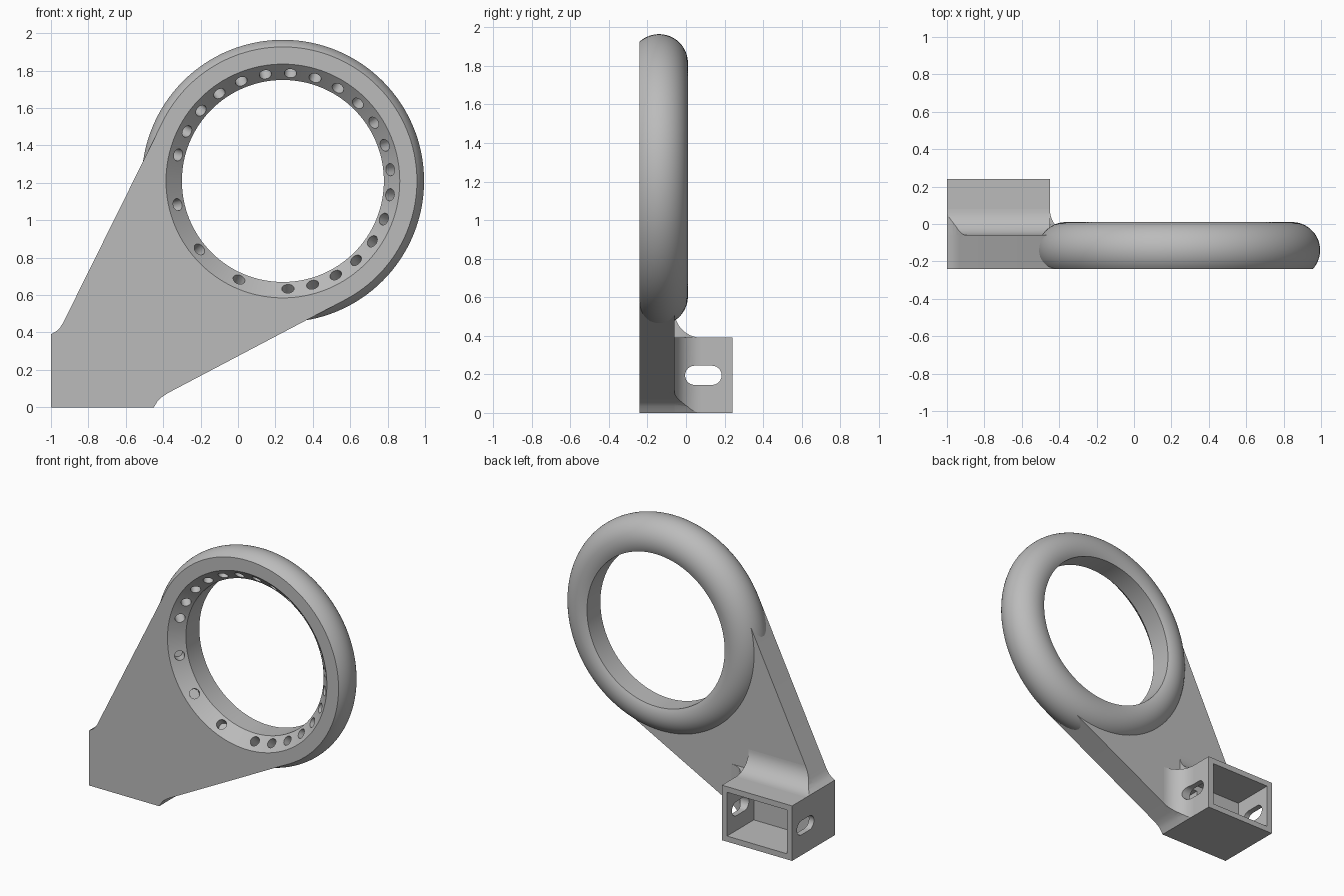
import bpy, bmesh, math
from mathutils import Vector, Matrix

old = bpy.data.objects.get("Cube")
if old:
    bpy.data.objects.remove(old, do_unlink=True)

grey = bpy.data.materials.new("plain grey")
grey.use_nodes = True
COLOR = (0.5, 0.5, 0.5, 1)
grey.diffuse_color = COLOR
grey.node_tree.nodes["Principled BSDF"].inputs["Base Color"].default_value = COLOR

CX, CZ = 0.24, 1.21            # ring centre
FRONT, PLATE_BACK, BACK = -0.24, -0.06, 0.24
BORE, TUBE, TUBE_R, TUBE_Y = 0.54, 0.15, 0.605, -0.14
BOX_X, BOX_Z, WALL, FILLET = -0.45, 0.39, 0.04, 0.14


def finish(name, bm):
    bmesh.ops.recalc_face_normals(bm, faces=bm.faces[:])
    mesh = bpy.data.meshes.new(name)
    bm.to_mesh(mesh)
    bm.free()
    mesh.materials.append(grey)
    ob = bpy.data.objects.new(name, mesh)
    bpy.context.scene.collection.objects.link(ob)
    return ob


def skin(name, loops, closed=False):
    """Join matching loops of points; cap the ends or close into a ring."""
    bm = bmesh.new()
    rows = [[bm.verts.new(p) for p in loop] for loop in loops]
    pairs = list(zip(rows, rows[1:]))
    if closed:
        pairs.append((rows[-1], rows[0]))
    else:
        bm.faces.new(rows[0])
        bm.faces.new(rows[-1])
    for a, b in pairs:
        for i in range(len(a)):
            bm.faces.new((a[i - 1], a[i], b[i], b[i - 1]))
    return finish(name, bm)


def prism(name, pts, axis, lo, hi):
    """Extrude a flat outline along x, y or z."""
    k = "xyz".index(axis)
    return skin(name, [[(*p[:k], t, *p[k:]) for p in pts] for t in (lo, hi)])


def box(name, x, y, z):
    return prism(name, [(x[0], z[0]), (x[1], z[0]), (x[1], z[1]), (x[0], z[1])], "y", *y)


def arc(cx, cy, r, a0, a1, n):
    angles = [math.radians(a0 + (a1 - a0) * i / n) for i in range(n + 1)]
    return [(cx + r * math.cos(a), cy + r * math.sin(a)) for a in angles]


def combine(target, tool, operation):
    mod = target.modifiers.new(operation, "BOOLEAN")
    mod.operation, mod.object, mod.solver = operation, tool, "EXACT"
    bpy.context.view_layer.update()
    graph = bpy.context.evaluated_depsgraph_get()
    mesh = bpy.data.meshes.new_from_object(target.evaluated_get(graph))
    target.modifiers.clear()
    target.data = mesh


# Arm plate, tangent to the ring and flared at the socket
outline = [(-1, 0), (BOX_X, 0), (-0.43, 0.033), (-0.41, 0.053), (-0.375, 0.076),
           (0.571, 0.574), (CX, CZ), (-0.401, 1.53),
           (-0.935, 0.452), (-0.952, 0.425), (-0.97, 0.408), (-1, BOX_Z)]
arm = prism("arm_plate", outline, "y", FRONT, PLATE_BACK)
ring_seat = prism("ring_seat_cutter", arc(CX, CZ, 0.66, 0, 357, 119), "y", -0.4, 0.2)
cable_opening = box("cable_opening_cutter", (-0.6, -0.51), (-0.16, 0.1), (0.22, 0.31))
combine(arm, ring_seat, "DIFFERENCE")
combine(arm, cable_opening, "DIFFERENCE")

# Ring: round tube with a flat front, straight bore and 45 degree countersink
a_front = math.degrees(math.asin((FRONT - TUBE_Y) / TUBE))
a_bore = math.degrees(math.acos((BORE - TUBE_R) / TUBE))
profile = [(BORE + 0.085, FRONT)] + arc(TUBE_R, TUBE_Y, TUBE, a_front, a_bore, 28) + [(BORE, -0.155)]
turns = [(math.cos(a), math.sin(a)) for a in (math.tau * i / 128 for i in range(128))]
ring = skin("ring", [[(CX + r * c, y, CZ + r * s) for r, y in profile] for c, s in turns], closed=True)

# Light holes drilled square to the countersink, sparser beside the arm
bm = bmesh.new()
for k in range(27):
    if k in (13, 15, 17, 19):
        continue
    a = math.radians(6 + k * 360 / 27)
    radial = Vector((math.cos(a), 0, math.sin(a)))
    axis = (radial + Vector((0, 1, 0))).normalized()
    centre = Vector((CX, -0.192, CZ)) + radial * 0.577 + axis * 0.02
    turn = axis.to_track_quat("Z", "Y").to_matrix().to_4x4()
    bmesh.ops.create_cone(bm, cap_ends=True, segments=20, radius1=0.033, radius2=0.033,
                          depth=0.14, matrix=Matrix.Translation(centre) @ turn)
light_holes = finish("light_hole_cutters", bm)
combine(ring, light_holes, "DIFFERENCE")

# Open socket with a slot through both sides
socket = box("socket", (-1, BOX_X), (-0.2, BACK), (0, BOX_Z))
cavity = box("cavity_cutter", (-1 + WALL, BOX_X - WALL), (-0.3, 0.3), (WALL, BOX_Z - WALL))
slot = arc(0.135, 0.195, 0.05, -90, 90, 12) + arc(0.045, 0.195, 0.05, 90, 270, 12)
slots = prism("slot_cutter", slot, "x", -1.1, -0.3)
combine(socket, cavity, "DIFFERENCE")
combine(socket, slots, "DIFFERENCE")


def fillet_profile(edge):
    y, root = PLATE_BACK + FILLET, edge - 0.03
    curve = arc(y, edge + FILLET, FILLET, 180, 270, 14)
    return curve + [(y, root), (-0.1, root), (-0.1, edge + FILLET)]


# Concave fillets blending the socket into the plate, trimmed to the arm outline
silhouette = prism("silhouette_cutter", outline, "y", -0.3, 0.3)
top_fillet = prism("top_fillet", fillet_profile(BOX_Z), "x", -1.1, BOX_X)
side_fillet = prism("side_fillet", [(x, y) for y, x in fillet_profile(BOX_X)], "z", -0.1, BOX_Z)
for fillet in (top_fillet, side_fillet):
    combine(fillet, silhouette, "INTERSECT")
combine(side_fillet, slots, "DIFFERENCE")

for cutter in (ring_seat, cable_opening, light_holes, cavity, slots, silhouette):
    bpy.data.objects.remove(cutter, do_unlink=True)

# Smooth curved surfaces, keep edges crisp
bpy.ops.object.select_all(action="DESELECT")
for part in (arm, ring, socket, top_fillet, side_fillet):
    part.select_set(True)
bpy.context.view_layer.objects.active = ring
bpy.ops.object.shade_smooth_by_angle(angle=math.radians(25))
